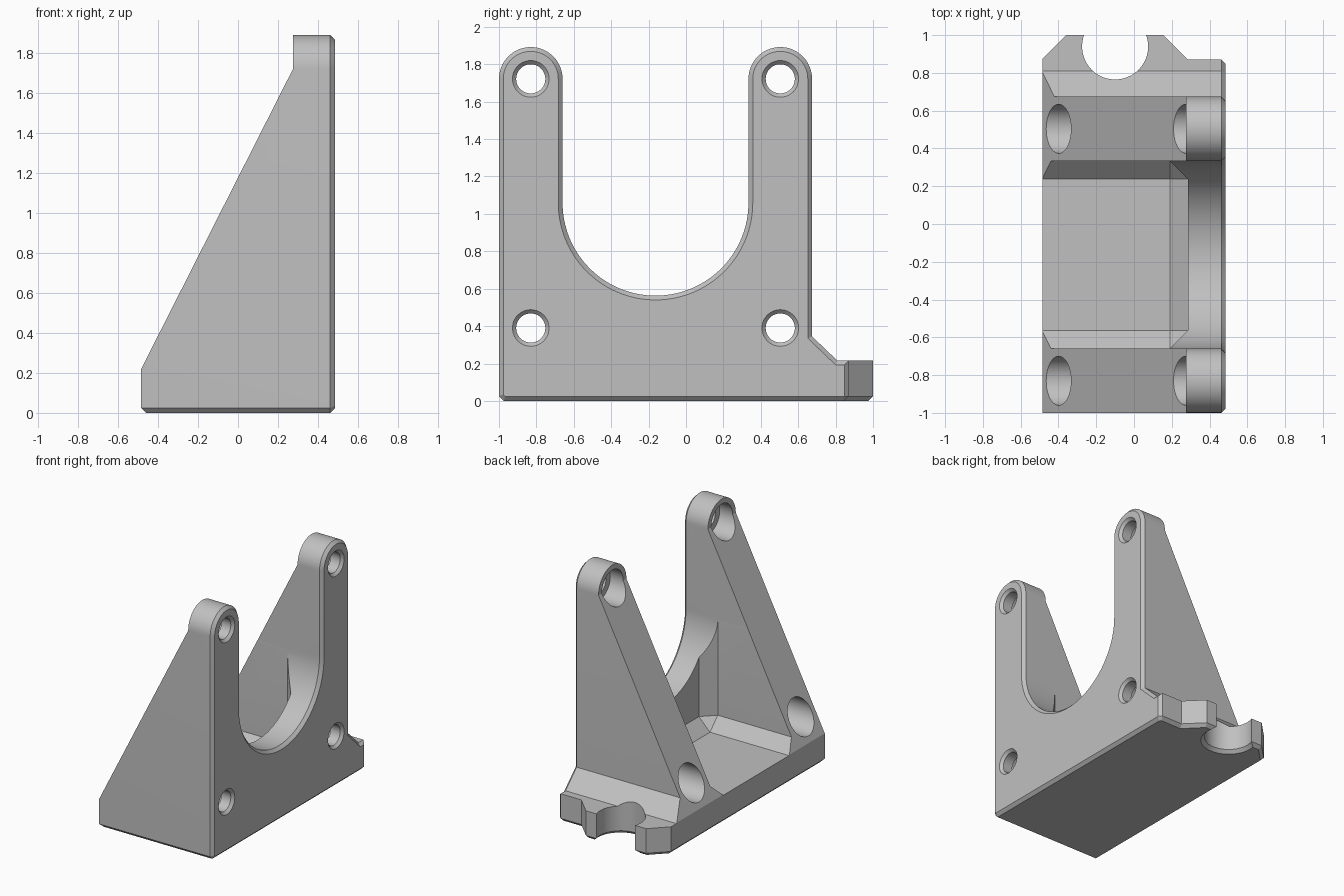
import bpy, bmesh
from math import sin, cos, pi
from mathutils import Vector

default = bpy.data.objects.get("Cube")
if default:
    bpy.data.objects.remove(default, do_unlink=True)

grey = bpy.data.materials.new("plain_grey")
grey.use_nodes = True
colour = (0.53, 0.53, 0.53, 1)
grey.diffuse_color = colour
grey.node_tree.nodes["Principled BSDF"].inputs["Base Color"].default_value = colour

HALF = 0.485        # half depth of the bracket along x
FLOOR = 0.215       # thickness of the base
CHAMFER = 0.023
POSTS = (-0.83, 0.504)
POST_R, POST_Z = 0.17, 1.722
U_Y, U_R, U_Z = -0.163, 0.497, 1.06


def arc(cu, cv, r, start, end, steps):
    angles = [start + (end - start) * i / steps for i in range(steps + 1)]
    return [(cu + r * cos(a), cv + r * sin(a)) for a in angles]


def circle(cu, cv, r):
    return arc(cu, cv, r, 0, 2 * pi, 48)[:-1]


def inset(loop, d):
    """Move a counter-clockwise loop inwards with mitred corners."""
    result = []
    for i, p in enumerate(loop):
        p = Vector(p)
        a = (p - Vector(loop[i - 1])).normalized()
        b = (Vector(loop[(i + 1) % len(loop)]) - p).normalized()
        n, m = Vector((-a.y, a.x)), Vector((-b.y, b.x))
        result.append(p + (n + m) * d / (1 + n.dot(m)))
    return result


def finish(name, bm):
    bmesh.ops.recalc_face_normals(bm, faces=bm.faces[:])
    mesh = bpy.data.meshes.new(name)
    bm.to_mesh(mesh)
    bm.free()
    obj = bpy.data.objects.new(name, mesh)
    bpy.context.collection.objects.link(obj)
    mesh.materials.append(grey)
    return obj


def prism(name, loop, axis, levels):
    """Extrude a loop along an axis; each level is (position, inset)."""
    place = {"x": lambda u, v, t: (t, u, v),
             "y": lambda u, v, t: (u, t, v),
             "z": lambda u, v, t: (u, v, t)}[axis]
    bm = bmesh.new()
    rings = [[bm.verts.new(place(u, v, t)) for u, v in inset(loop, d)]
             for t, d in levels]
    for low, high in zip(rings, rings[1:]):
        for i in range(len(loop)):
            bm.faces.new((low[i - 1], low[i], high[i], high[i - 1]))
    bm.faces.new(rings[0])
    bm.faces.new(rings[-1])
    return finish(name, bm)


def combine(target, tool, operation="DIFFERENCE"):
    mod = target.modifiers.new("cut", "BOOLEAN")
    mod.operation, mod.solver, mod.object = operation, "EXACT", tool
    bpy.context.view_layer.objects.active = target
    bpy.ops.object.modifier_apply(modifier=mod.name)
    bpy.data.objects.remove(tool, do_unlink=True)


# Side outline: two round-topped posts around a U, chamfered on the face plate
left, right = POSTS
outline = [(-0.975, 0), (1.2, 0), (1.2, FLOOR), (0.81, FLOOR), (right + POST_R, 0.345)]
outline += arc(right, POST_Z, POST_R, 0, pi, 32)
outline += arc(U_Y, U_Z, U_R, 0, -pi, 64)
outline += arc(left, POST_Z, POST_R, 0, pi, 32)
outline += [(-1, 0.025)]
bracket = prism("bracket", outline, "x",
                [(-0.6, 0), (HALF - CHAMFER, 0), (HALF, CHAMFER)])

# Plan outline with the rear lug and a chamfered underside
plan = [(-HALF, -1.2), (0.6, -1.2), (0.6, 0.732), (HALF - CHAMFER, 0.87), (0.285, 0.87),
        (0.155, 1), (-0.36, 1), (-HALF, 0.875)]
combine(bracket, prism("plan_cutter", plan, "z", [(-0.02, 0.045), (0.025, 0), (2.2, 0)]),
        "INTERSECT")

# Sloping back of the side ribs
slope = [(-0.7, -0.205), (0.275, 1.722), (0.275, 2.3), (-0.7, 2.3)]
combine(bracket, prism("slope_cutter", slope[::1], "y", [(-1.3, 0), (1.3, 0)]))

# Cavity between the ribs, with chamfered inner edges
low, high = Vector((-1.2, -0.659, FLOOR)), Vector((0.285, 0.333, 2.5))
bm = bmesh.new()
bmesh.ops.create_cube(bm, size=1)
for v in bm.verts:
    v.co = [(a + b) / 2 + c * (b - a) for a, b, c in zip(low, high, v.co)]
bmesh.ops.bevel(bm, geom=bm.edges[:], offset=0.095, segments=1, affect="EDGES")
combine(bracket, finish("cavity_cutter", bm))

# Stepped screw holes: wide access bore behind, small countersunk hole in front
for y in POSTS:
    for z in (0.39, POST_Z):
        combine(bracket, prism("hole_cutter", circle(y, z, 0.13), "x",
                               [(-0.8, 0), (0.385, 0), (0.385, 0.052),
                                (HALF - 0.02, 0.052), (HALF + 0.02, 0.012)]))

# Round notch in the lug, flared underneath
combine(bracket, prism("notch_cutter", circle(-0.1, 0.94, 0.175), "z",
                       [(-0.02, -0.045), (0.025, 0), (0.4, 0)]))

# Smooth curved walls, crisp edges
bpy.ops.object.select_all(action="DESELECT")
bracket.select_set(True)
bpy.context.view_layer.objects.active = bracket
bpy.ops.object.shade_smooth_by_angle(angle=pi / 9)
